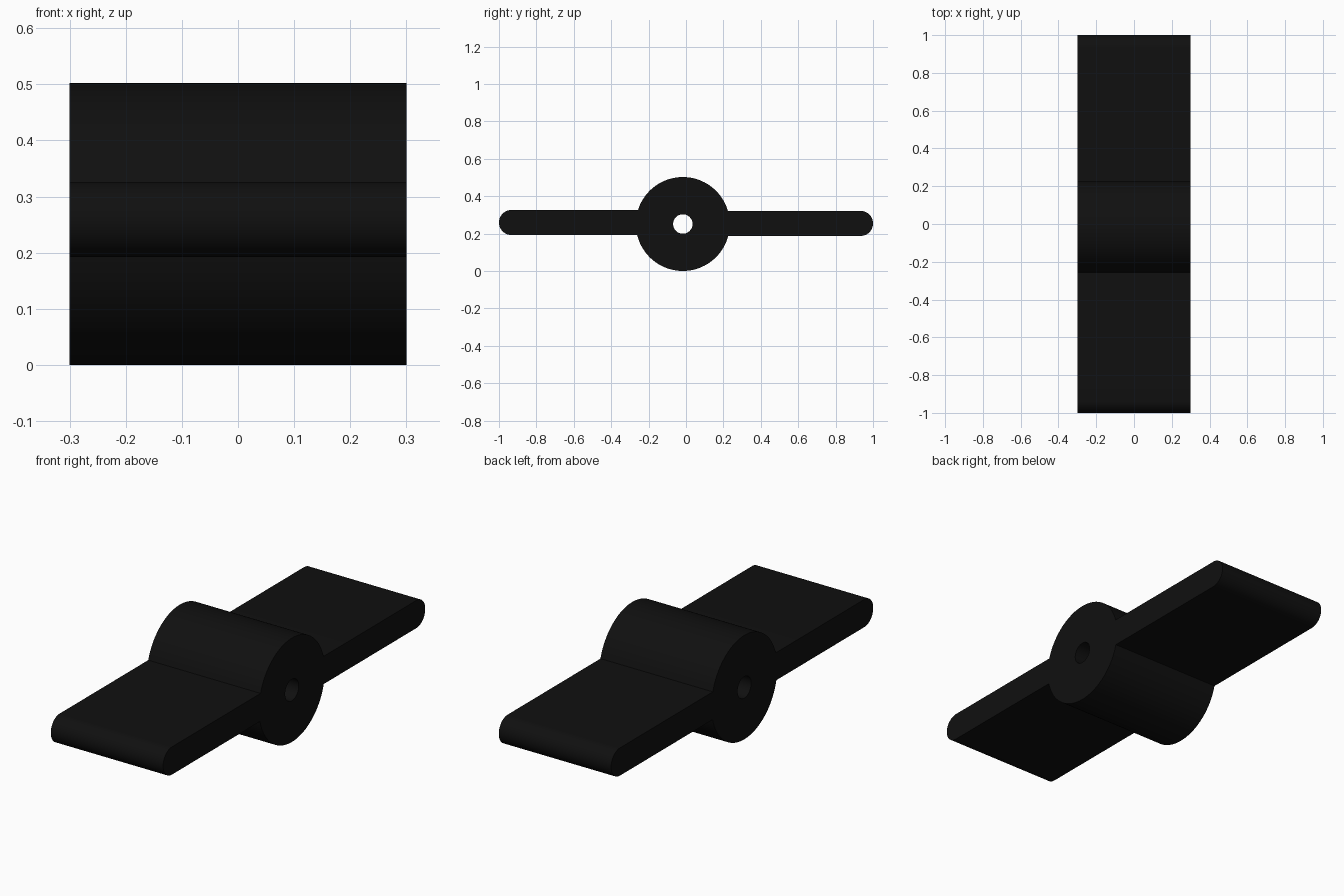
import bpy, bmesh, math
from mathutils import Matrix

if "Cube" in bpy.data.objects:
    bpy.data.objects.remove(bpy.data.objects["Cube"])

HALF_W = 0.30                    # half width along x
HUB_Y, HUB_Z, HUB_R = -0.017, 0.251, 0.251
HOLE_R = 0.052
ARM_R = 0.067                    # half thickness of the arms


def arc(cy, cz, r, a0, a1, n):
    return [(cy + r * math.cos(a0 + (a1 - a0) * i / n),
             cz + r * math.sin(a0 + (a1 - a0) * i / n)) for i in range(n + 1)]


def hub_angle(z):
    """Angle above the horizontal at which an arm surface meets the hub."""
    return math.asin((z - HUB_Z) / HUB_R)


# Side outline: back arm tip, upper hub arc, front arm tip, lower hub arc
back_z, front_z = 0.254, 0.259
pi = math.pi
outline = arc(1 - ARM_R, back_z, ARM_R, -pi / 2, pi / 2, 20)
outline += arc(HUB_Y, HUB_Z, HUB_R, hub_angle(back_z + ARM_R),
               pi - hub_angle(front_z + ARM_R), 44)
outline += arc(-1 + ARM_R, front_z, ARM_R, pi / 2, 3 * pi / 2, 20)
outline += arc(HUB_Y, HUB_Z, HUB_R, pi - hub_angle(front_z - ARM_R),
               2 * pi + hub_angle(back_z - ARM_R), 44)
hole = arc(HUB_Y, HUB_Z, HOLE_R, 0, 2 * pi, 40)[:-1]

# Filled profile with the pin hole, extruded across the width
curve = bpy.data.curves.new("hinge_profile", 'CURVE')
curve.dimensions = '2D'
curve.fill_mode = 'BOTH'
curve.extrude = HALF_W
for pts in (outline, hole):
    s = curve.splines.new('POLY')
    s.points.add(len(pts) - 1)
    for p, (y, z) in zip(s.points, pts):
        p.co = (y, z, 0, 1)
    s.use_cyclic_u = True
helper = bpy.data.objects.new("hinge_profile", curve)
bpy.context.collection.objects.link(helper)
bpy.context.view_layer.update()
mesh = bpy.data.meshes.new_from_object(helper)
bpy.data.objects.remove(helper)

# Stand the profile upright: local x -> y, y -> z, z -> x
mesh.transform(Matrix(((0, 0, 1, 0), (1, 0, 0, 0), (0, 1, 0, 0), (0, 0, 0, 1))))
bm = bmesh.new()
bm.from_mesh(mesh)
bmesh.ops.remove_doubles(bm, verts=bm.verts, dist=1e-5)
bmesh.ops.recalc_face_normals(bm, faces=bm.faces)
bm.to_mesh(mesh)
bm.free()

black = bpy.data.materials.new("black")
black.diffuse_color = (0.005, 0.005, 0.005, 1)
black.use_nodes = True
black.node_tree.nodes["Principled BSDF"].inputs["Base Color"].default_value = black.diffuse_color
mesh.materials.clear()
mesh.materials.append(black)
for poly in mesh.polygons:
    poly.material_index = 0

hinge = bpy.data.objects.new("hub_with_arms", mesh)
bpy.context.collection.objects.link(hinge)
bpy.context.view_layer.objects.active = hinge
hinge.select_set(True)
bpy.ops.object.shade_smooth_by_angle(angle=math.radians(30))
